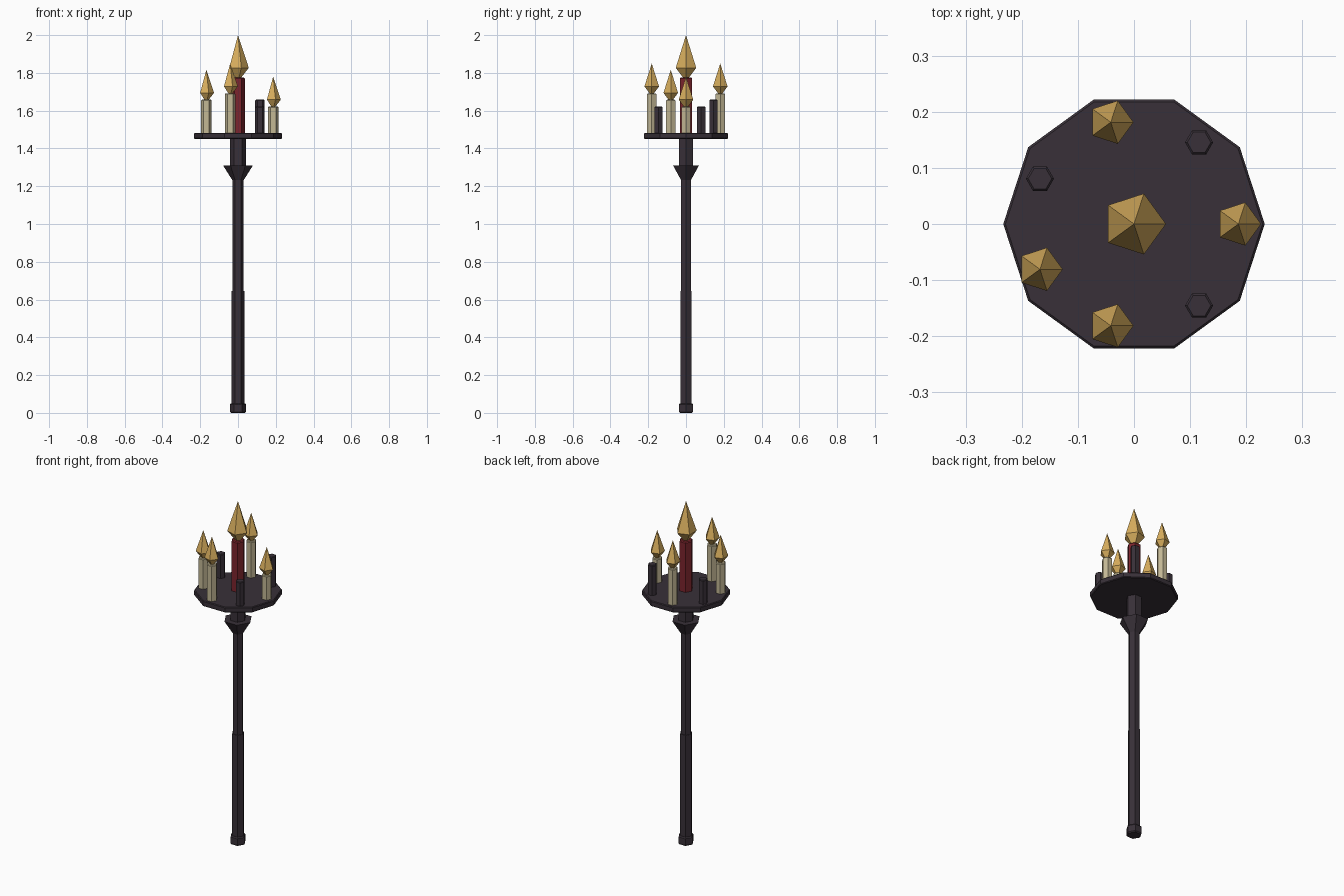
import bpy, bmesh, math

if "Cube" in bpy.data.objects:
    bpy.data.objects.remove(bpy.data.objects["Cube"])


def material(name, rgb):
    m = bpy.data.materials.new(name)
    m.diffuse_color = (*rgb, 1)
    m.use_nodes = True
    m.node_tree.nodes["Principled BSDF"].inputs["Base Color"].default_value = m.diffuse_color
    return m


IRON = material("dark iron", (0.040, 0.030, 0.040))
CREAM = material("cream wax", (0.55, 0.48, 0.30))
RED = material("red wax", (0.20, 0.018, 0.026))
GOLD = material("flame gold", (0.68, 0.42, 0.11))


def lathe(name, profile, sides, mat, at=(0, 0)):
    """Flat-faced solid from (radius, z) rings; radius 0 makes a point."""
    bm = bmesh.new()
    rings = []
    for r, z in profile:
        n = 1 if r == 0 else sides
        rings.append([bm.verts.new((r * math.cos(math.tau * i / sides),
                                    r * math.sin(math.tau * i / sides), z))
                      for i in range(n)])
    for a, b in zip(rings, rings[1:]):
        for i in range(sides):
            j = (i + 1) % sides
            quad = [a[i % len(a)], a[j % len(a)], b[j % len(b)], b[i % len(b)]]
            bm.faces.new(list(dict.fromkeys(quad)))
    for ring in (rings[0], rings[-1]):
        if len(ring) > 1:
            bm.faces.new(ring)
    bmesh.ops.recalc_face_normals(bm, faces=bm.faces)
    me = bpy.data.meshes.new(name)
    bm.to_mesh(me)
    bm.free()
    me.materials.append(mat)
    ob = bpy.data.objects.new(name, me)
    ob.location = (*at, 0)
    bpy.context.collection.objects.link(ob)
    return ob


def rod(name, r, z0, z1, bevel, sides, mat, at=(0, 0)):
    """Prism with chamfered rims."""
    return lathe(name, [(r - bevel, z0), (r, z0 + bevel), (r, z1 - bevel),
                        (r - bevel, z1)], sides, mat, at)


def flame(name, r, z0, z1, at=(0, 0)):
    wide = z0 + 0.23 * (z1 - z0)
    lathe(name, [(r * 0.25, z0 - 0.003), (r, wide), (0, z1)], 5, GOLD, at)


# Staff
rod("foot_cap", 0.043, 0, 0.05, 0.006, 6, IRON)
lathe("lower_shaft", [(0.034, 0.03), (0.034, 0.645)], 6, IRON)
lathe("upper_shaft", [(0.030, 0.64), (0.030, 1.26)], 6, IRON)
lathe("flared_collar", [(0.030, 1.232), (0.079, 1.31)], 6, IRON)
rod("neck", 0.043, 1.30, 1.455, 0.004, 6, IRON)
rod("candle_tray", 0.233, 1.45, 1.482, 0.004, 10, IRON)

# Central candle
rod("centre_candle", 0.037, 1.475, 1.775, 0.005, 6, RED)
flame("centre_flame", 0.057, 1.775, 2.0)

# Ring of seven candles, three of them unlit
for i in range(7):
    a = math.tau * i / 7
    at = (0.186 * math.cos(a), 0.186 * math.sin(a))
    top = (1.622, 1.658, 1.692)[i % 3]
    if i in (1, 3, 6):
        rod(f"unlit_candle_{i}", 0.025, 1.475, top, 0.004, 6, IRON, at)
    else:
        rod(f"lit_candle_{i}", 0.028, 1.475, top, 0.004, 6, CREAM, at)
        flame(f"small_flame_{i}", 0.0405, top, top + 0.158, at)
